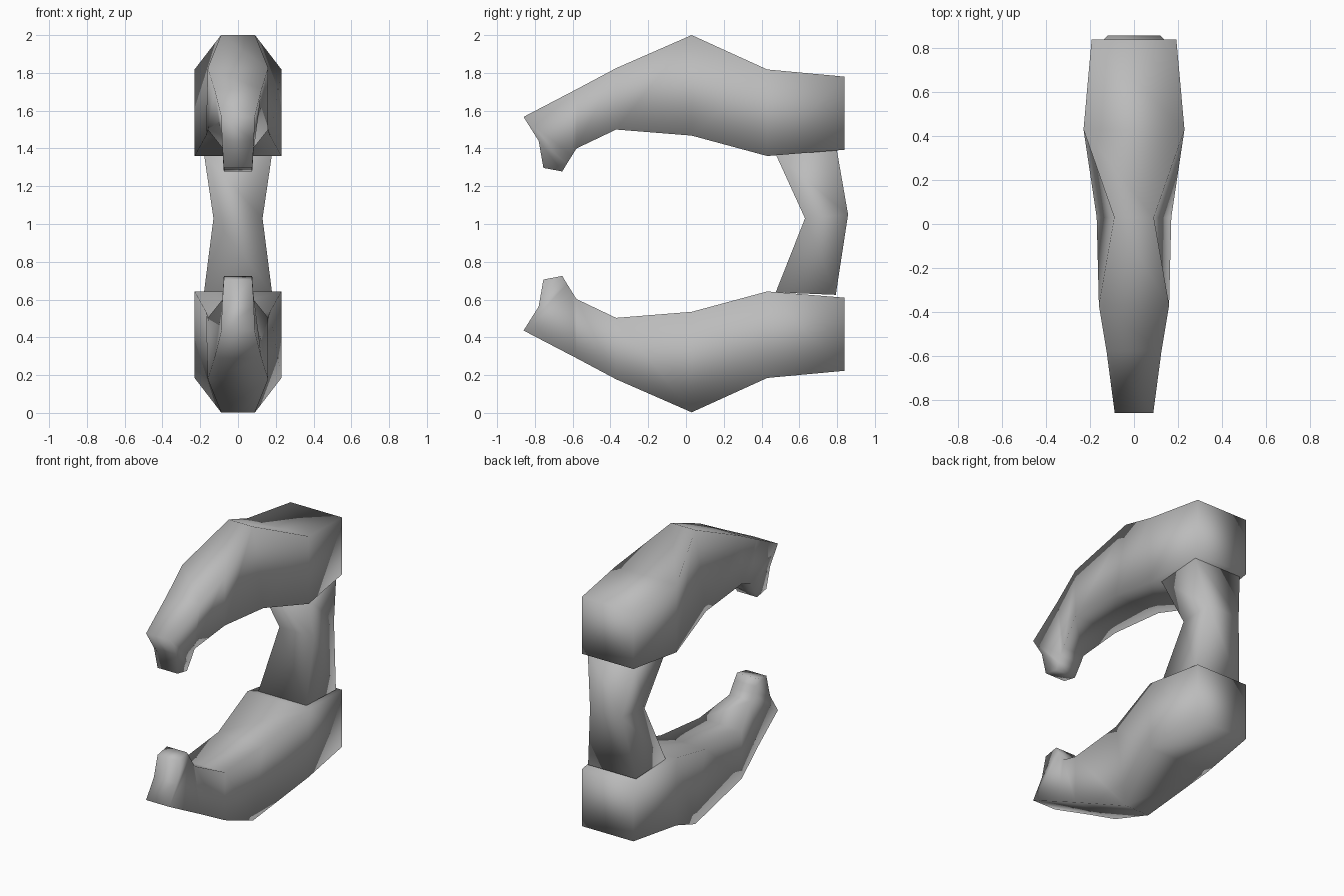
import bpy, bmesh

cube = bpy.data.objects.get("Cube")
if cube:
    bpy.data.objects.remove(cube, do_unlink=True)

grey = bpy.data.materials.new("plain grey")
grey.use_nodes = True
COLOR = (0.5, 0.5, 0.5, 1)
grey.diffuse_color = COLOR
grey.node_tree.nodes["Principled BSDF"].inputs["Base Color"].default_value = COLOR


def loft(name, sections):
    """Skin four-cornered sections; each is ((y, z, half width), (y, z, half width))."""
    bm = bmesh.new()
    rings = []
    for (ya, za, wa), (yb, zb, wb) in sections:
        corners = [(-wa, ya, za), (wa, ya, za), (wb, yb, zb), (-wb, yb, zb)]
        rings.append([bm.verts.new(c) for c in corners])
    for r, s in zip(rings, rings[1:]):
        for i in range(4):
            j = (i + 1) % 4
            bm.faces.new((r[i], r[j], s[j], s[i]))
    bm.faces.new(rings[0])
    bm.faces.new(rings[-1])
    bmesh.ops.recalc_face_normals(bm, faces=bm.faces)
    for f in bm.faces:
        f.smooth = True
    mesh = bpy.data.meshes.new(name)
    bm.to_mesh(mesh)
    bm.free()
    mesh.materials.append(grey)
    obj = bpy.data.objects.new(name, mesh)
    bpy.context.collection.objects.link(obj)
    return obj


# Hooked jaw sections from the blunt back to the tip: outer edge, inner edge
jaw = [
    ((0.84, 1.78, 0.193), (0.84, 1.393, 0.193)),
    ((0.43, 1.818, 0.23), (0.43, 1.36, 0.23)),
    ((0.03, 2.00, 0.09), (0.03, 1.468, 0.17)),
    ((-0.37, 1.825, 0.16), (-0.37, 1.50, 0.16)),
    ((-0.58, 1.713, 0.125), (-0.58, 1.40, 0.08)),
    ((-0.86, 1.567, 0.088), (-0.605, 1.36, 0.08)),
    ((-0.78, 1.44, 0.085), (-0.63, 1.32, 0.078)),
    ((-0.755, 1.297, 0.075), (-0.655, 1.278, 0.075)),
]


def flip(p):
    return (p[0], 2.003 - p[1], p[2])


loft("upper_jaw", jaw)
loft("lower_jaw", [(flip(a), flip(b)) for a, b in jaw])

# Waisted post joining the two jaws at the back
loft("connecting_post", [
    ((0.475, 1.37, 0.18), (0.797, 1.40, 0.18)),
    ((0.63, 1.03, 0.13), (0.858, 1.05, 0.12)),
    ((0.475, 0.638, 0.18), (0.793, 0.625, 0.18)),
])
